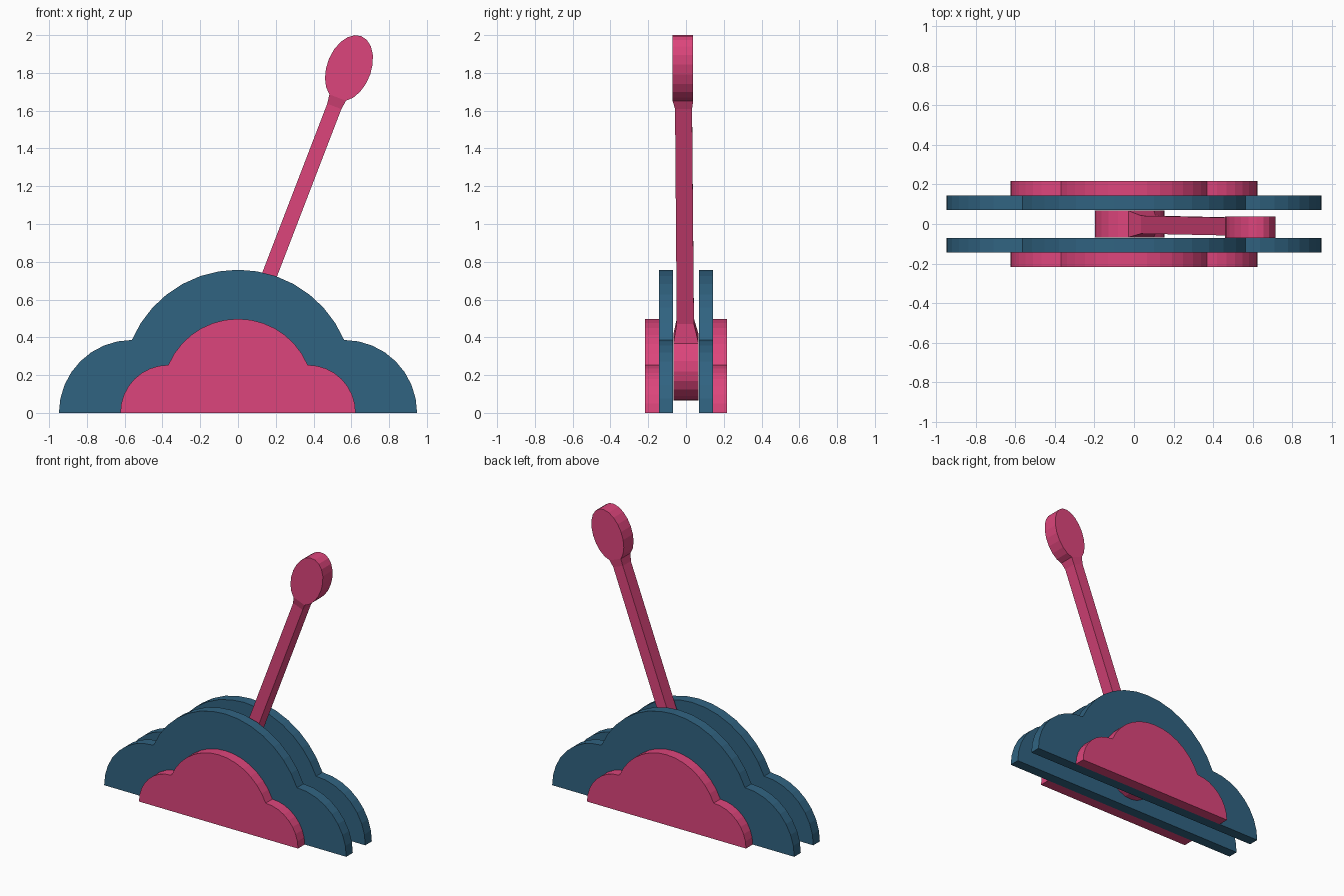
import bpy, bmesh
from math import sin, cos, pi, atan2, asin, hypot, sqrt

if "Cube" in bpy.data.objects:
    bpy.data.objects.remove(bpy.data.objects["Cube"])


def material(name, color):
    m = bpy.data.materials.new(name)
    m.diffuse_color = color
    m.use_nodes = True
    m.node_tree.nodes["Principled BSDF"].inputs["Base Color"].default_value = m.diffuse_color
    return m


BLUE = material("blue", (0.03, 0.125, 0.22, 1))
PINK = material("pink", (0.72, 0.06, 0.20, 1))


def finish(bm, name, mat):
    bmesh.ops.remove_doubles(bm, verts=bm.verts, dist=0.0005)
    bmesh.ops.recalc_face_normals(bm, faces=bm.faces)
    me = bpy.data.meshes.new(name)
    bm.to_mesh(me)
    bm.free()
    me.materials.append(mat)
    ob = bpy.data.objects.new(name, me)
    bpy.context.collection.objects.link(ob)
    return ob


def strip(bm, a, b, closed=True):
    for i in range(len(a) if closed else len(a) - 1):
        j = (i + 1) % len(a)
        bm.faces.new((a[i], a[j], b[j], b[i]))


def prism(bm, pts, y0, y1, closed=True):
    rings = [[bm.verts.new((x, y, z)) for x, z in pts] for y in (y0, y1)]
    for r in rings:
        bm.faces.new(r)
    strip(bm, rings[0], rings[1], closed)


def arc(cx, cz, r, a0, a1, n):
    return [(cx + r * cos(a0 + (a1 - a0) * i / n),
             cz + r * sin(a0 + (a1 - a0) * i / n)) for i in range(n + 1)]


def cloud(s):
    # three-lobed outline with a flat bottom
    cz, sx, sz = 0.147, 0.562, 0.386
    a = atan2(sz - cz, sx)
    r = hypot(sx, sz - cz)
    pts = arc(sx, 0, sz, 0, pi / 2, 8)[:-1]
    pts += arc(0, cz, r, a, pi - a, 14)
    pts += arc(-sx, 0, sz, pi / 2, pi, 8)[1:]
    return [(x * s, z * s) for x, z in pts]


# Cloud plates on both sides of the slot
for side, sgn in (("front", -1), ("back", 1)):
    for part, s, y0, y1, mat in (("side_plate", 1.0, 0.07, 0.143, BLUE),
                                 ("outer_cover", 0.657, 0.143, 0.218, PINK)):
        bm = bmesh.new()
        prism(bm, cloud(s), sgn * y0, sgn * y1)
        finish(bm, f"{side}_{part}", mat)

# Lever, laid out along a tilted axis from the pivot
PX, PZ, DX, DZ, LEN = -0.022, 0.24, 0.359, 0.9333, 1.698


def on_axis(s, p):
    return (PX + s * DX + p * DZ, PZ + s * DZ - p * DX)


def lobe(center, long, short, half, facing, n):
    # ellipse left open where the shaft joins it
    g = asin(half / short)
    return [on_axis(center + facing * long * cos(t), short * sin(t))
            for t in (g + (2 * pi - 2 * g) * i / n for i in range(n + 1))]


bm = bmesh.new()
prism(bm, lobe(0, 0.176, 0.176, 0.069, 1, 18), -0.067, 0.067, False)
prism(bm, lobe(LEN, 0.182, 0.117, 0.047, -1, 18), -0.071, 0.038, False)
s0 = sqrt(0.176 ** 2 - 0.069 ** 2)
s1 = LEN - 0.182 * sqrt(1 - (0.047 / 0.117) ** 2)
rings = []
for s, w, y0, y1 in ((s0, 0.069, -0.067, 0.067), (0.262, 0.040, -0.049, 0.042),
                     (s1 - 0.05, 0.040, -0.058, 0.032), (s1, 0.047, -0.071, 0.038)):
    rings.append([bm.verts.new((on_axis(s, p)[0], y, on_axis(s, p)[1]))
                  for p, y in ((-w, y0), (w, y0), (w, y1), (-w, y1))])
for a, b in zip(rings, rings[1:]):
    strip(bm, a, b)
finish(bm, "lever", PINK)
